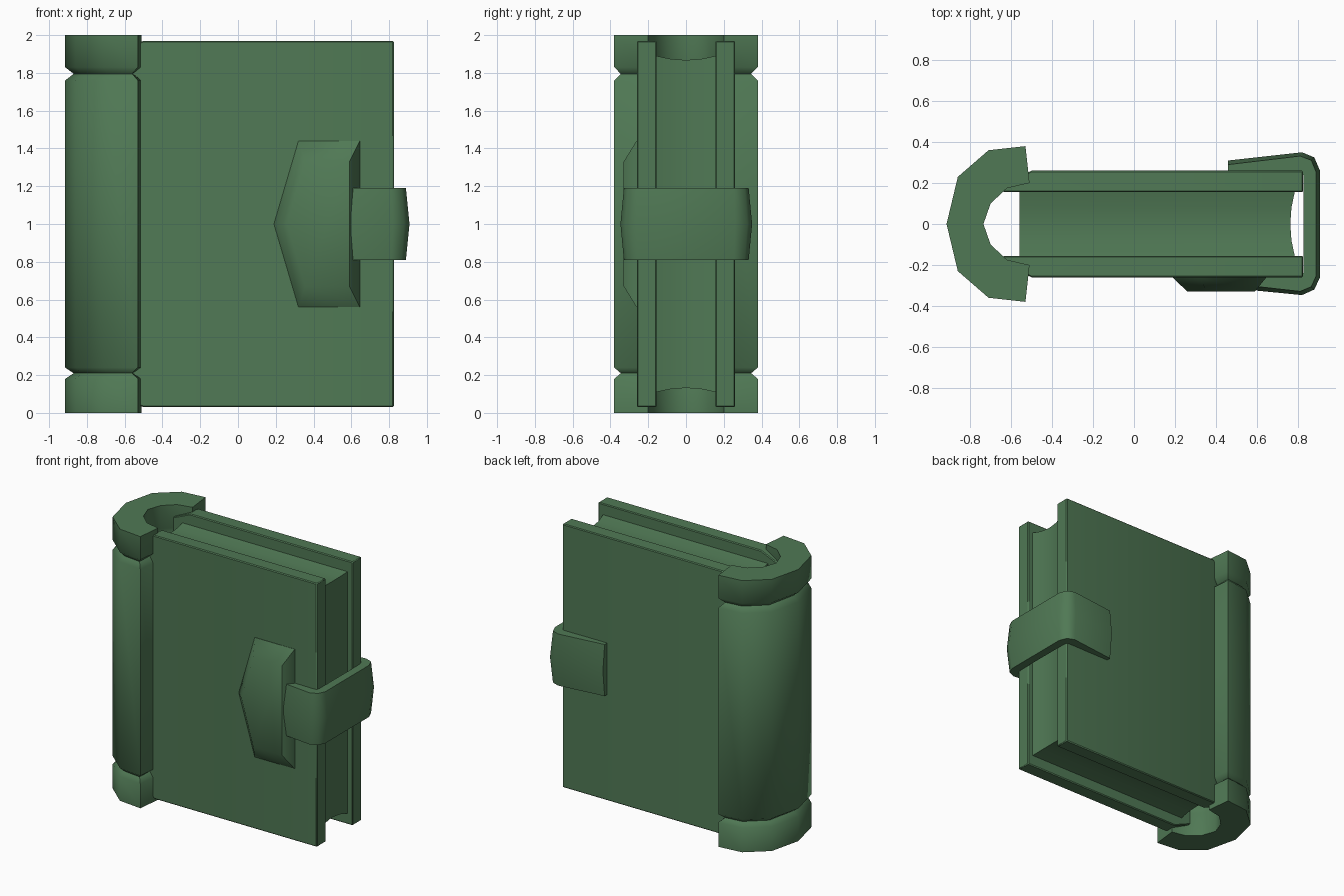
import bpy, bmesh, math
from mathutils import Vector

if "Cube" in bpy.data.objects:
    bpy.data.objects.remove(bpy.data.objects["Cube"])

green = bpy.data.materials.new("book_green")
green.diffuse_color = (0.08, 0.19, 0.09, 1)
green.use_nodes = True
green.node_tree.nodes["Principled BSDF"].inputs["Base Color"].default_value = green.diffuse_color


def loft(name, rings, angle=50, bevel=0):
    """Skin closed rings of points, cap both ends, shade smooth by angle."""
    bm = bmesh.new()
    rows = [[bm.verts.new(p) for p in r] for r in rings]
    for a, b in zip(rows, rows[1:]):
        n = len(a)
        for i in range(n):
            j = (i + 1) % n
            bm.faces.new((a[i], a[j], b[j], b[i]))
    bm.faces.new(rows[0])
    bm.faces.new(rows[-1])
    bmesh.ops.recalc_face_normals(bm, faces=bm.faces)
    me = bpy.data.meshes.new(name)
    bm.to_mesh(me)
    bm.free()
    ob = bpy.data.objects.new(name, me)
    bpy.context.collection.objects.link(ob)
    me.materials.append(green)
    if bevel:
        m = ob.modifiers.new("bevel", "BEVEL")
        m.width, m.segments = bevel, 1
    bpy.ops.object.select_all(action='DESELECT')
    ob.select_set(True)
    bpy.context.view_layer.objects.active = ob
    bpy.ops.object.shade_smooth_by_angle(angle=math.radians(angle))
    return ob


def mirrored(half):
    """Mirror a half path (ending on y = 0) to the other side of y."""
    return half + [(x, -y) for x, y in reversed(half[:-1])]


# Spine: C-shaped section with two grooves
outer = mirrored([(-0.53, -0.38), (-0.71, -0.36), (-0.86, -0.23), (-0.915, 0)])
inner = mirrored([(-0.51, -0.20), (-0.62, -0.175), (-0.70, -0.10), (-0.735, 0)])
outer_in = mirrored([(-0.56, -0.345), (-0.69, -0.33), (-0.825, -0.21), (-0.87, 0)])
inner_in = mirrored([(-0.555, -0.21), (-0.63, -0.185), (-0.71, -0.10), (-0.745, 0)])
full, groove = outer + inner[::-1], outer_in + inner_in[::-1]
levels = [(0, full), (0.18, full), (0.21, groove), (0.24, full),
          (1.76, full), (1.795, groove), (1.83, full), (2, full)]
loft("spine", [[(x, y, z) for x, y in sec] for z, sec in levels], 55)

# Covers: slabs tapering into the spine
for side, label in ((-1, "front"), (1, "back")):
    rings = []
    for x, y1, h in ((-0.64, 0.19, 0.91), (-0.5, 0.26, 0.97), (0.825, 0.26, 0.97)):
        rings.append([(x, side * 0.155, 1 - h), (x, side * y1, 1 - h),
                      (x, side * y1, 1 + h), (x, side * 0.155, 1 + h)])
    loft(label + "_cover", rings, 60, 0.006)

# Page block with hollowed edges
rings = []
for y in (-0.158, -0.08, 0, 0.08, 0.158):
    d = 0.022 * (1 - (y / 0.158) ** 2)
    rings.append([(-0.56, y, 0.11 + d), (0.785 - d, y, 0.11 + d),
                  (0.785 - d, y, 1.89 - d), (-0.56, y, 1.89 - d)])
loft("pages", rings, 40)

# Clasp strap: rounded band wrapping the open edge
path_out = [(0.46, 0.31), (0.82, 0.35), (0.88, 0.325), (0.908, 0.26),
            (0.908, -0.26), (0.88, -0.32), (0.82, -0.347), (0.597, -0.325)]
path_in = [(0.46, 0.258), (0.78, 0.262), (0.815, 0.26), (0.828, 0.235),
           (0.828, -0.235), (0.815, -0.26), (0.78, -0.262), (0.60, -0.258)]
rings = []
for o, i in zip(path_out, path_in):
    o, i = Vector(o), Vector(i)
    e = o + (i - o).normalized() * 0.02
    rings.append([(i.x, i.y, 0.81), (e.x, e.y, 0.81), (o.x, o.y, 1),
                  (e.x, e.y, 1.19), (i.x, i.y, 1.19)])
loft("clasp_strap", rings, 55)

# Clasp plate: raised pointed plate on the front cover
base = [(0.19, 1), (0.32, 1.44), (0.645, 1.44), (0.645, 0.56), (0.32, 0.56)]
top = [(0.26, 1), (0.355, 1.33), (0.59, 1.33), (0.59, 0.67), (0.355, 0.67)]
loft("clasp_plate", [[(x, -0.255, z) for x, z in base],
                     [(x, -0.262, z) for x, z in base],
                     [(x, -0.33, z) for x, z in top]], 50)
